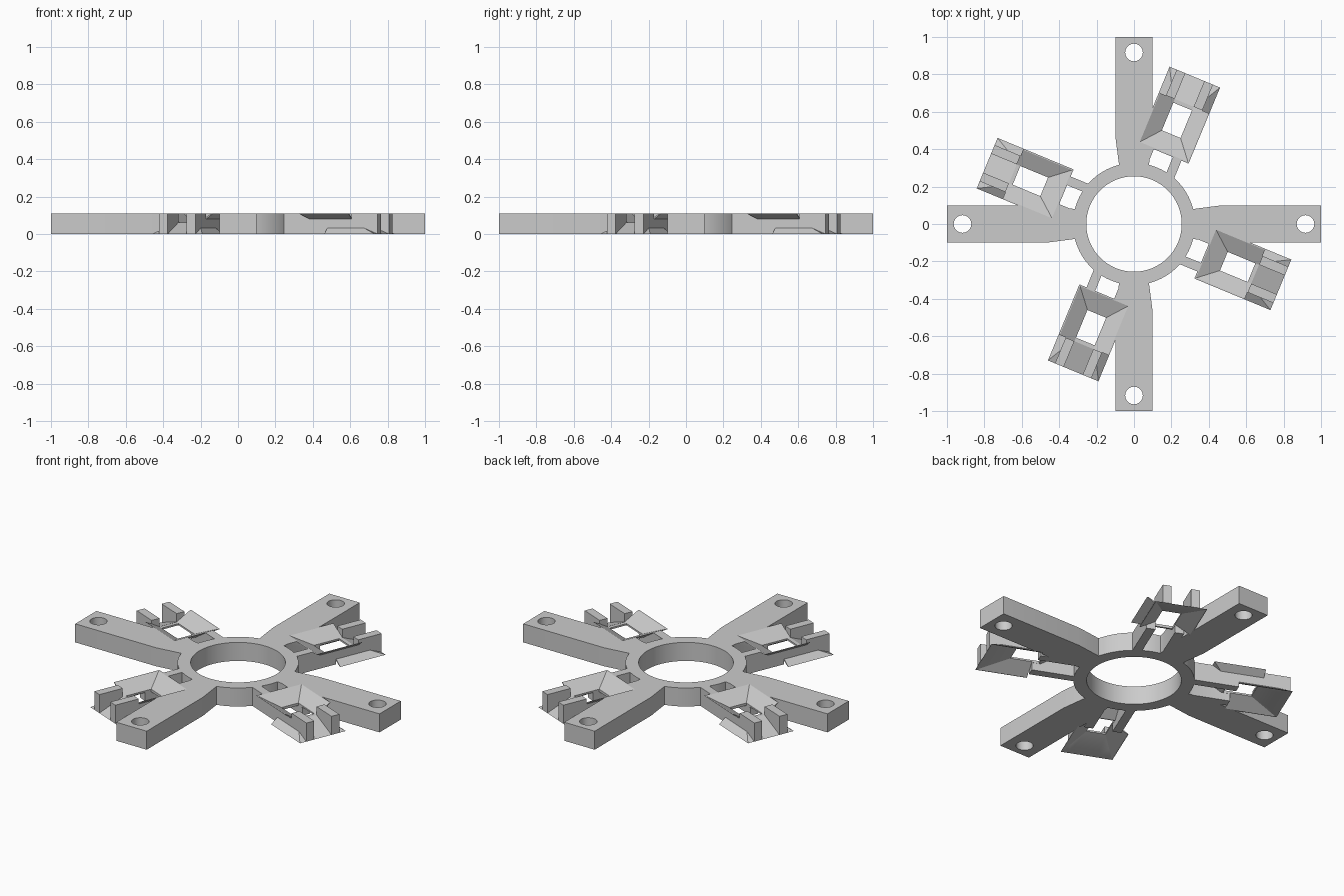
import bpy, bmesh, math
from mathutils import Matrix, Vector

cube = bpy.data.objects.get("Cube")
if cube:
    bpy.data.objects.remove(cube, do_unlink=True)

H = 0.11            # overall thickness
FLARE = 0.146       # half width of the funnel rims
SLOT = 0.058        # half width of the through slot
SKIN = 0.01         # funnel wall thickness

grey = bpy.data.materials.new("plain_grey")
grey.use_nodes = True
colour = (0.6, 0.6, 0.6, 1)
grey.diffuse_color = colour
grey.node_tree.nodes["Principled BSDF"].inputs["Base Color"].default_value = colour


def prism(bm, low, high, z0, z1, turn):
    """Closed solid between two outlines with equal point counts."""
    rot = Matrix.Rotation(turn, 3, 'Z')
    a = [bm.verts.new(rot @ Vector((x, y, z0))) for x, y in low]
    b = [bm.verts.new(rot @ Vector((x, y, z1))) for x, y in high]
    n = len(a)
    bm.faces.new(a[::-1])
    bm.faces.new(b)
    for i in range(n):
        j = (i + 1) % n
        bm.faces.new((a[i], a[j], b[j], b[i]))


def rect(u0, u1, v0, v1):
    return [(u0, v0), (u1, v0), (u1, v1), (u0, v1)]


def circle(cx, r, n):
    return [(cx + r * math.cos(2 * math.pi * i / n),
             r * math.sin(2 * math.pi * i / n)) for i in range(n)]


def make_object(name, bm):
    bmesh.ops.recalc_face_normals(bm, faces=bm.faces)
    mesh = bpy.data.meshes.new(name)
    bm.to_mesh(mesh)
    bm.free()
    mesh.materials.append(grey)
    ob = bpy.data.objects.new(name, mesh)
    bpy.context.collection.objects.link(ob)
    return ob


solid, cuts = bmesh.new(), bmesh.new()

# Hub ring
prism(solid, circle(0, 0.326, 96), circle(0, 0.326, 96), 0, H, 0)
prism(cuts, circle(0, 0.255, 96), circle(0, 0.255, 96), -0.1, 0.3, 0)

for k in range(4):
    # Arm with tapered root and screw hole
    turn = k * math.pi / 2
    arm = [(0.2, -0.065), (0.47, -0.1), (1, -0.1), (1, 0.1), (0.47, 0.1), (0.2, 0.065)]
    prism(solid, arm, arm, 0, H, turn)
    hole = circle(0.917, 0.047, 32)
    prism(cuts, hole, hole, -0.1, 0.3, turn)

    # Bracket rails
    turn -= math.pi / 8
    for side in (-1, 1):
        rail = rect(0.28, 0.85, *sorted((side * 0.055, side * 0.105)))
        prism(solid, rail, rail, 0, H, turn)

    # Upper funnel, flared toward the hub, and lower funnel, flared outward
    rim, neck = rect(0.41, 0.70, -FLARE, FLARE), rect(0.51, 0.70, -SLOT, SLOT)
    prism(solid, neck, rim, H / 2 - SKIN, H, turn)
    rim_cut = rect(0.415, 0.701, -FLARE + 0.005, FLARE - 0.005)
    neck_cut = rect(0.52, 0.701, -SLOT + 0.004, SLOT - 0.004)
    prism(cuts, neck_cut, rim_cut, H / 2 + SKIN / 2, H + 0.001, turn)

    rim, neck = rect(0.56, 0.85, -FLARE, FLARE), rect(0.56, 0.69, -SLOT, SLOT)
    prism(solid, rim, neck, 0, H / 2 + SKIN, turn)
    rim_cut = rect(0.559, 0.845, -FLARE + 0.005, FLARE - 0.005)
    neck_cut = rect(0.559, 0.68, -SLOT + 0.004, SLOT - 0.004)
    prism(cuts, rim_cut, neck_cut, -0.001, H / 2 - SKIN / 2, turn)

    # Through slot
    slot = rect(0.52, 0.68, -SLOT + 0.004, SLOT - 0.004)
    prism(cuts, slot, slot, -0.1, 0.3, turn)

frame = make_object("mounting_frame", solid)
cutter = make_object("opening_cutter", cuts)
cutter.hide_render = True

# Fuse the parts and cut the openings
mod = frame.modifiers.new("openings", 'BOOLEAN')
mod.operation = 'DIFFERENCE'
mod.solver = 'EXACT'
mod.use_self = True
mod.object = cutter
bpy.ops.object.select_all(action='DESELECT')
bpy.context.view_layer.objects.active = frame
frame.select_set(True)
bpy.ops.object.modifier_apply(modifier=mod.name)
bpy.data.objects.remove(cutter, do_unlink=True)
bpy.ops.object.shade_smooth_by_angle(angle=math.radians(25))
